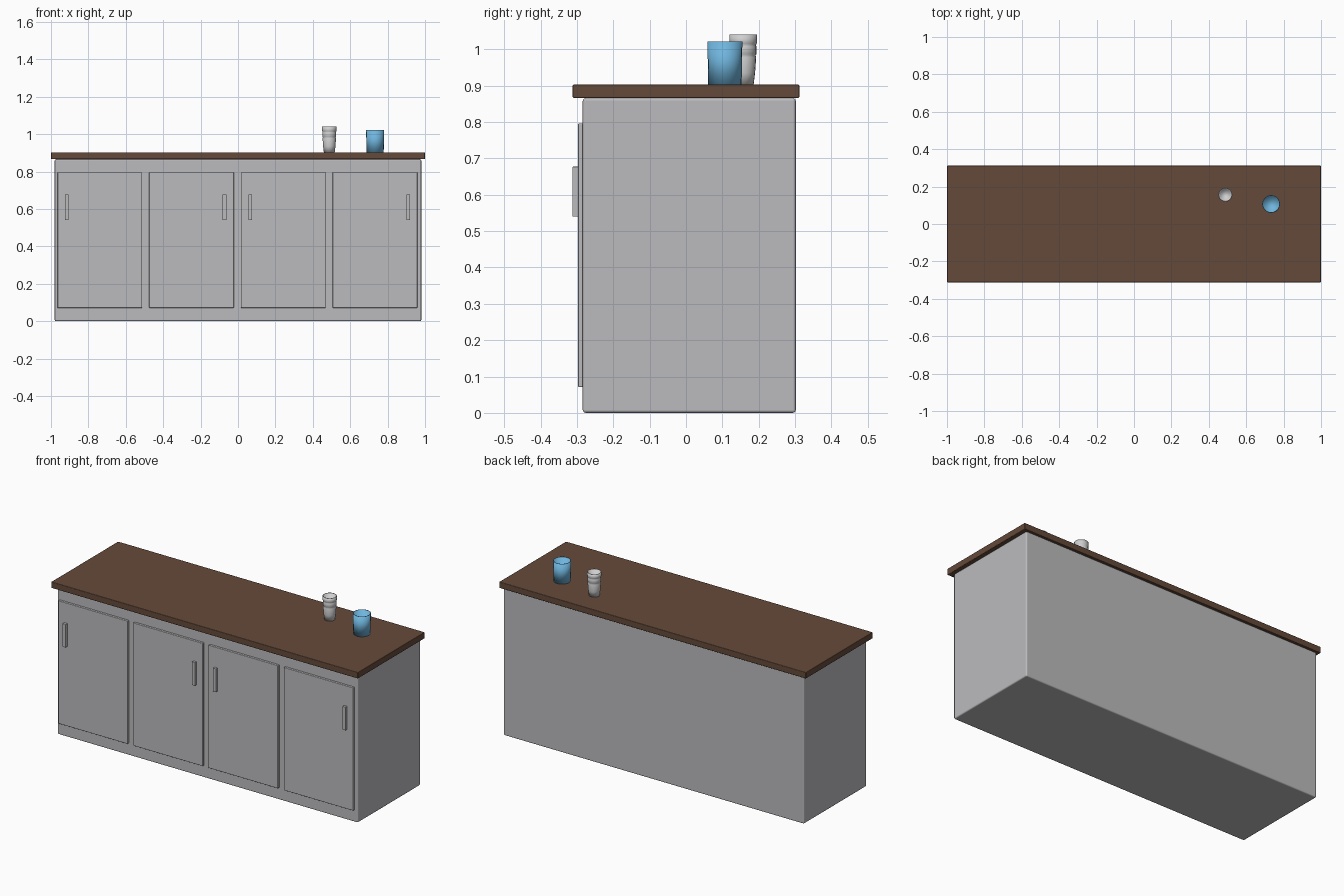
import bpy
import bmesh
from math import cos, sin, tau

cube = bpy.data.objects.get("Cube")
if cube:
    bpy.data.objects.remove(cube, do_unlink=True)


def material(name, colour):
    mat = bpy.data.materials.new(name)
    mat.use_nodes = True
    mat.diffuse_color = (*colour, 1)
    bsdf = mat.node_tree.nodes["Principled BSDF"]
    bsdf.inputs["Base Color"].default_value = (*colour, 1)
    return mat


grey = material("painted grey", (0.5, 0.5, 0.515))
wood = material("brown wood", (0.13, 0.068, 0.042))
blue = material("light blue", (0.16, 0.46, 0.72))
white = material("off white", (0.62, 0.62, 0.62))


def add_object(name, bm, mat):
    bmesh.ops.recalc_face_normals(bm, faces=bm.faces)
    mesh = bpy.data.meshes.new(name)
    bm.to_mesh(mesh)
    bm.free()
    obj = bpy.data.objects.new(name, mesh)
    bpy.context.collection.objects.link(obj)
    mesh.materials.append(mat)
    return obj


def box(name, low, high, mat, bevel):
    """Axis-aligned box with small rounded edges."""
    bm = bmesh.new()
    bmesh.ops.create_cube(bm, size=1)
    for v in bm.verts:
        v.co = [(a + b) / 2 + c * (b - a) for a, b, c in zip(low, high, v.co)]
    obj = add_object(name, bm, mat)
    mod = obj.modifiers.new("rounded edges", "BEVEL")
    mod.width = bevel
    mod.segments = 2
    for face in obj.data.polygons:
        face.use_smooth = True
    mod.harden_normals = True
    return obj


def cup(name, centre, profile, mat, sides=20):
    """Lathe a (radius, height) profile; both ends are capped."""
    bm = bmesh.new()
    rings = [[bm.verts.new((centre[0] + r * cos(tau * i / sides),
                            centre[1] + r * sin(tau * i / sides), z))
              for i in range(sides)] for r, z in profile]
    for a, b in zip(rings, rings[1:]):
        for i in range(sides):
            j = (i + 1) % sides
            bm.faces.new((a[i], a[j], b[j], b[i]))
    bm.faces.new(rings[0])
    bm.faces.new(rings[-1])
    for face in bm.faces:
        face.smooth = True
    return add_object(name, bm, mat)


# Cabinet body and worktop
TOP = 0.903
box("cabinet_body", (-0.98, -0.284, 0), (0.98, 0.302, 0.866), grey, 0.008)
box("worktop", (-1, -0.312, 0.866), (1, 0.312, TOP), wood, 0.004)

# Doors, each with its upright handle
doors = [(-0.965, -0.915), (-0.475, -0.072), (0.015, 0.065), (0.506, 0.91)]
for n, (left, handle) in enumerate(doors, 1):
    box(f"door_{n}", (left, -0.297, 0.071), (left + 0.453, -0.275, 0.796), grey, 0.003)
    box(f"handle_{n}", (handle - 0.01, -0.312, 0.54),
        (handle + 0.01, -0.29, 0.677), grey, 0.001)

# Straight blue tumbler, hollow inside
cup("blue_tumbler", (0.733, 0.107),
    [(0.046, TOP), (0.048, 1.022), (0.044, 1.022), (0.042, TOP + 0.008)], blue)

# Ribbed white cup: narrow foot, flared bands, hollow inside
cup("white_cup", (0.488, 0.157),
    [(0.029, TOP), (0.033, 0.935), (0.036, 0.978), (0.034, 0.983), (0.037, 0.987),
     (0.037, 1.008), (0.035, 1.012), (0.038, 1.016), (0.038, 1.04),
     (0.034, 1.04), (0.027, TOP + 0.008)], white)
